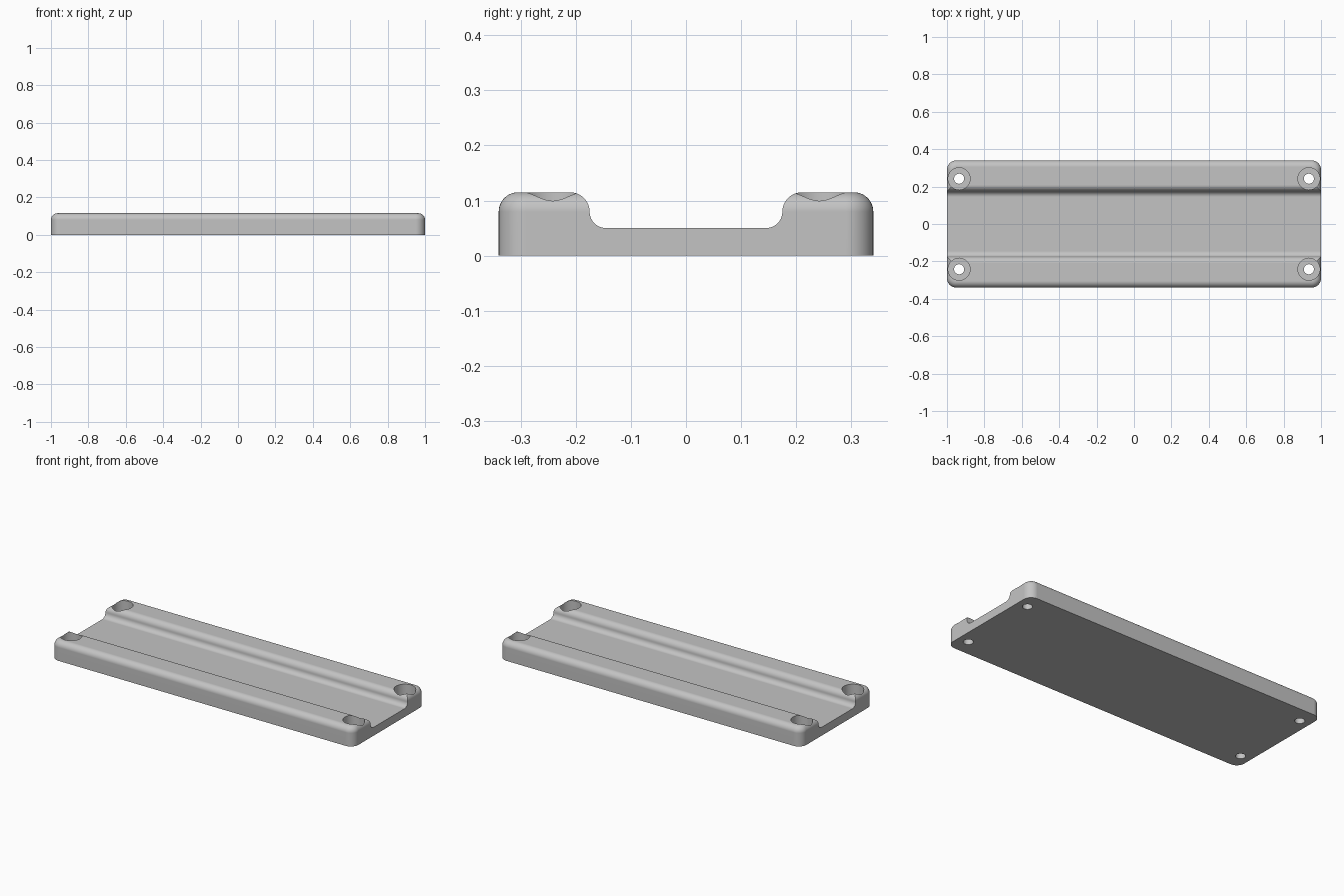
import bpy
import bmesh
from math import cos, sin, pi, radians

HALF_X, HALF_Y, TOP, FLOOR = 1.0, 0.34, 0.115, 0.05
ROUND, CORNER, COVE = 0.035, 0.05, 0.03
STEPS = 10

cube = bpy.data.objects.get("Cube")
if cube:
    bpy.data.objects.remove(cube, do_unlink=True)

grey = bpy.data.materials.new("plain_grey")
grey.use_nodes = True
grey.diffuse_color = (0.55, 0.55, 0.55, 1)
grey.node_tree.nodes["Principled BSDF"].inputs["Base Color"].default_value = grey.diffuse_color


def arc(cx, cy, r, start, end, n=STEPS):
    angles = [radians(start + (end - start) * i / n) for i in range(n + 1)]
    return [(cx + r * cos(a), cy + r * sin(a)) for a in angles]


def loft(bm, loops):
    """Skin a stack of equal-length loops and cap both ends."""
    rings = [[bm.verts.new(p) for p in loop] for loop in loops]
    for a, b in zip(rings, rings[1:]):
        for i in range(len(a)):
            j = (i + 1) % len(a)
            bm.faces.new((a[i], a[j], b[j], b[i]))
    bm.faces.new(rings[0][::-1])
    bm.faces.new(rings[-1])


def finish(bm, name):
    bmesh.ops.recalc_face_normals(bm, faces=bm.faces[:])
    mesh = bpy.data.meshes.new(name)
    bm.to_mesh(mesh)
    bm.free()
    mesh.materials.append(grey)
    obj = bpy.data.objects.new(name, mesh)
    bpy.context.collection.objects.link(obj)
    return obj


def rounded_rectangle(inset, z):
    r = CORNER - inset
    x, y = HALF_X - CORNER, HALF_Y - CORNER
    loop = []
    for k, (sx, sy) in enumerate(((1, 1), (-1, 1), (-1, -1), (1, -1))):
        loop += arc(sx * x, sy * y, r, 90 * k, 90 * k + 90)
    return [(px, py, z) for px, py in loop]


# Slab with rounded corners and a rounded top edge
bm = bmesh.new()
levels = [(0, 0)] + [(ROUND - dx, TOP - ROUND + dz) for dx, dz in arc(0, 0, ROUND, 0, 90)]
loft(bm, [rounded_rectangle(inset, z) for inset, z in levels])
plate = finish(bm, "mounting_plate")

# Long channel: coved floor edges blending into rounded shoulders
wall = TOP - ROUND
half = arc(0.175 - COVE, FLOOR + COVE, COVE, -90, 0)
half += arc(0.175 + ROUND, wall, ROUND, 180, 90)[1:]
half.append((0.175 + ROUND, 0.2))
section = half + [(-y, z) for y, z in reversed(half)]
bm = bmesh.new()
loft(bm, [[(x, y, z) for y, z in section] for x in (-1.1, 1.1)])
channel = finish(bm, "channel_cutter")

# Stepped screw holes in the four corners
bm = bmesh.new()
hole = [(0.027, -0.1), (0.027, FLOOR), (0.059, FLOOR), (0.059, 0.2)]
for sx in (-1, 1):
    for sy in (-1, 1):
        loops = []
        for r, z in hole:
            circle = arc(sx * 0.935, sy * 0.242, r, 0, 360, 48)[:-1]
            loops.append([(x, y, z) for x, y in circle])
        loft(bm, loops)
holes = finish(bm, "screw_hole_cutter")

# Cut, then shade with sharp edges kept
bpy.ops.object.select_all(action='DESELECT')
bpy.context.view_layer.objects.active = plate
plate.select_set(True)
for cutter in (channel, holes):
    cutter.hide_render = True
    mod = plate.modifiers.new("cut", 'BOOLEAN')
    mod.operation = 'DIFFERENCE'
    mod.solver = 'EXACT'
    mod.object = cutter
    bpy.ops.object.modifier_apply(modifier=mod.name)
    bpy.data.objects.remove(cutter, do_unlink=True)
bpy.ops.object.shade_smooth_by_angle(angle=radians(25))
weighted = plate.modifiers.new("even_shading", 'WEIGHTED_NORMAL')
weighted.keep_sharp = True
